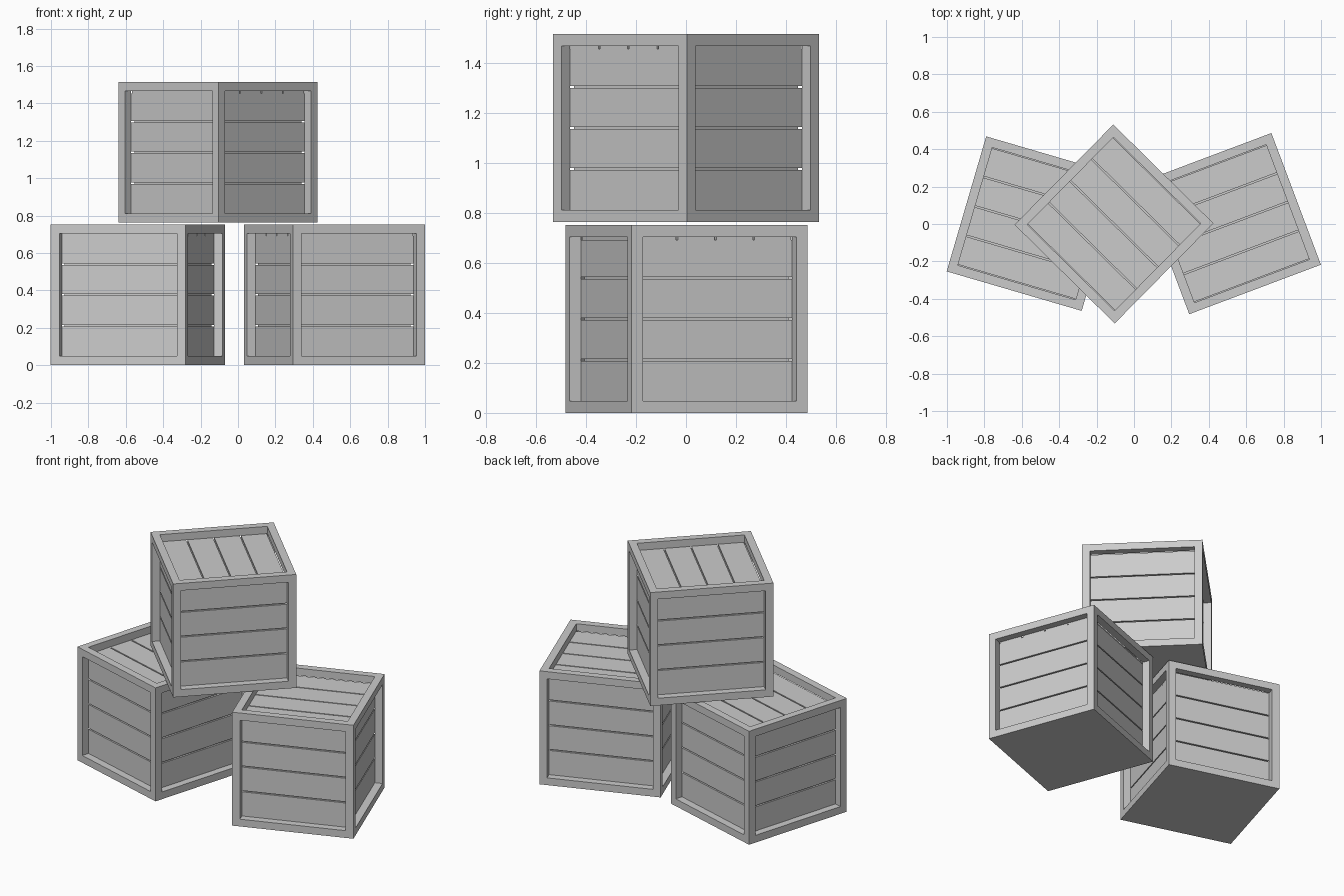
import bpy, bmesh, math
from mathutils import Matrix, Vector

default = bpy.data.objects.get("Cube")
if default:
    bpy.data.objects.remove(default, do_unlink=True)

SIZE = 0.752             # crate edge length
BAR = 0.048              # frame bar thickness and recess depth
GAP = 0.008              # groove between boards
CUT = 0.012              # groove depth
INNER = SIZE - 2 * BAR   # boarded cube inside the frame
PITCH = INNER / 4

grey = bpy.data.materials.new("crate_grey")
grey.use_nodes = True
color = (0.6, 0.6, 0.6, 1)
grey.diffuse_color = color
grey.node_tree.nodes["Principled BSDF"].inputs["Base Color"].default_value = color


def add_box(bm, center, size):
    matrix = Matrix.Translation(center) @ Matrix.Diagonal((*size, 1))
    bmesh.ops.create_cube(bm, size=1, matrix=matrix)


def finish(bm, name, location, angle):
    mesh = bpy.data.meshes.new(name)
    bm.to_mesh(mesh)
    bm.free()
    mesh.materials.append(grey)
    obj = bpy.data.objects.new(name, mesh)
    obj.location = location
    obj.rotation_euler.z = math.radians(angle)
    bpy.context.collection.objects.link(obj)


def frame_mesh():
    # Cube with an open recess on every side but the bottom
    bm = bmesh.new()
    add_box(bm, Vector((0, 0, SIZE / 2)), (SIZE, SIZE, SIZE))
    bm.normal_update()
    panels = [f for f in bm.faces if f.normal.z > -0.5]
    bmesh.ops.inset_individual(bm, faces=panels, thickness=BAR, use_even_offset=True)
    bmesh.ops.inset_individual(bm, faces=panels, thickness=0, depth=-BAR)
    bmesh.ops.delete(bm, geom=panels, context="FACES")
    return bm


def boards_mesh():
    bm = bmesh.new()
    for i in range(4):
        # Side boards, one course per level; the top course leaves room for the lid
        low = BAR + i * PITCH + (GAP / 2 if i else 0)
        high = BAR + (i + 1) * PITCH - (GAP / 2 if i < 3 else CUT)
        add_box(bm, Vector((0, 0, (low + high) / 2)), (INNER, INNER, high - low))
        # Lid boards
        y = (i - 1.5) * PITCH
        add_box(bm, Vector((0, y, BAR + INNER - CUT / 2)), (INNER, PITCH - GAP, CUT))
    return bm


def core_mesh():
    # Backing behind the grooves
    bm = bmesh.new()
    width = INNER - 2 * CUT
    add_box(bm, Vector((0, 0, SIZE / 2)), (width, width, width))
    return bm


crates = {
    "right_crate": ((-0.535, 0.002, 0), -16.3),
    "left_crate": ((0.515, 0.002, 0), 20.6),
    "top_crate": ((-0.107, 0, 0.762), -44.6),
}
for name, (location, angle) in crates.items():
    finish(frame_mesh(), name + "_frame", location, angle)
    finish(boards_mesh(), name + "_boards", location, angle)
    finish(core_mesh(), name + "_core", location, angle)
